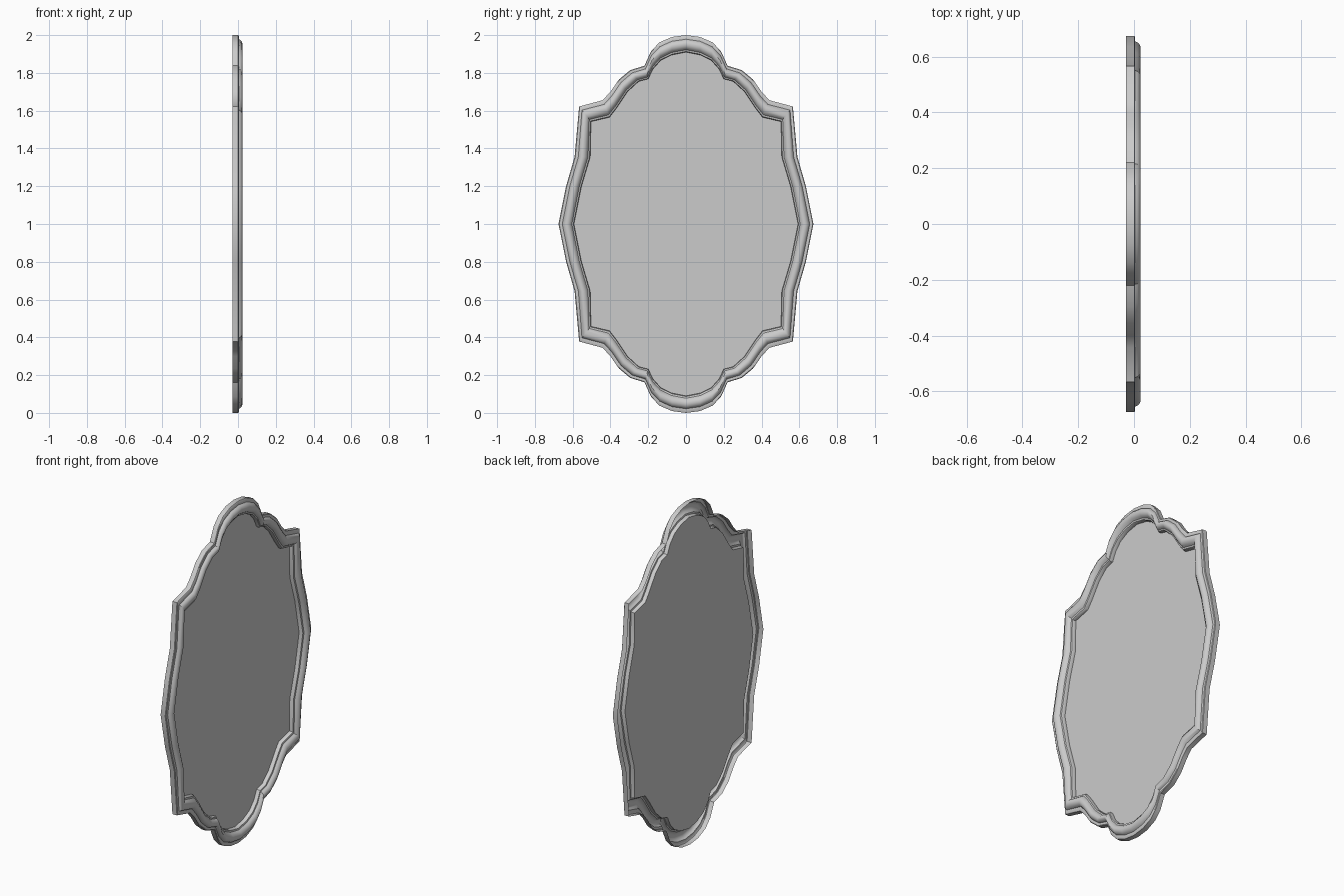
import bpy, bmesh, math

cube = bpy.data.objects.get("Cube")
if cube:
    bpy.data.objects.remove(cube, do_unlink=True)


def material(name, value):
    mat = bpy.data.materials.new(name)
    mat.use_nodes = True
    color = (value, value, value, 1)
    mat.diffuse_color = color
    mat.node_tree.nodes["Principled BSDF"].inputs["Base Color"].default_value = color
    return mat


grey = material("light grey", 0.6)

# Upper quarter outline, top to side: outer (y, z) and matching inner (y, z)
QUARTER = [
    ((0, 2.0), (0, 1.91)),
    ((.075, 1.99), (.075, 1.895)),
    ((.14, 1.962), (.135, 1.865)),
    ((.185, 1.915), (.175, 1.82)),
    ((.22, 1.838), (.2, 1.768)),
    ((.295, 1.815), (.25, 1.755)),
    ((.355, 1.765), (.31, 1.70)),
    ((.4, 1.70), (.37, 1.61)),
    ((.442, 1.655), (.405, 1.565)),
    ((.566, 1.622), (.503, 1.542)),
    ((.59, 1.355), (.507, 1.355)),
    ((.635, 1.20), (.553, 1.20)),
    ((.675, 1.0), (.593, 1.0)),
]

# Moulding section: share of the way inward, and depth x
SECTION = [(0, -.028), (0, .001), (.05, .004), (.24, .004), (.29, .013),
           (.38, .020), (.5, .024), (.66, .022), (.78, .014), (.86, .004),
           (.96, .002), (1, -.004), (1, -.02)]


def mirrored(points):
    """Reflect a quarter outline into a closed loop."""
    half = points + [(y, 2 - z) for y, z in reversed(points[:-1])]
    return half + [(-y, z) for y, z in reversed(half[1:-1])]


outer = mirrored([o for o, i in QUARTER])
inner = mirrored([i for o, i in QUARTER])


def ring(bm, share, x):
    return [bm.verts.new((x, a[0] + (b[0] - a[0]) * share, a[1] + (b[1] - a[1]) * share))
            for a, b in zip(outer, inner)]


def finish(bm, name):
    mesh = bpy.data.meshes.new(name)
    bm.to_mesh(mesh)
    bm.free()
    mesh.materials.append(grey)
    obj = bpy.data.objects.new(name, mesh)
    bpy.context.collection.objects.link(obj)
    bpy.ops.object.select_all(action="DESELECT")
    obj.select_set(True)
    bpy.context.view_layer.objects.active = obj
    bpy.ops.object.shade_smooth_by_angle(angle=math.radians(35))
    return obj


# Moulded frame, hollow at the back
bm = bmesh.new()
rings = [ring(bm, share, x) for share, x in SECTION]
count = len(outer)
for a, b in zip(rings, rings[1:]):
    for i in range(count):
        j = (i + 1) % count
        bm.faces.new((a[i], b[i], b[j], a[j]))
bm.normal_update()
# Faces must look away from the hollow: the first wall points outward
if bm.faces[:][0].normal.z < 0:
    bmesh.ops.reverse_faces(bm, faces=bm.faces[:])
finish(bm, "moulded_frame")

# Flat mirror panel
bm = bmesh.new()
panel = bm.faces.new(ring(bm, 1, -.02))
panel.normal_update()
if panel.normal.x < 0:
    panel.normal_flip()
finish(bm, "mirror_panel")
